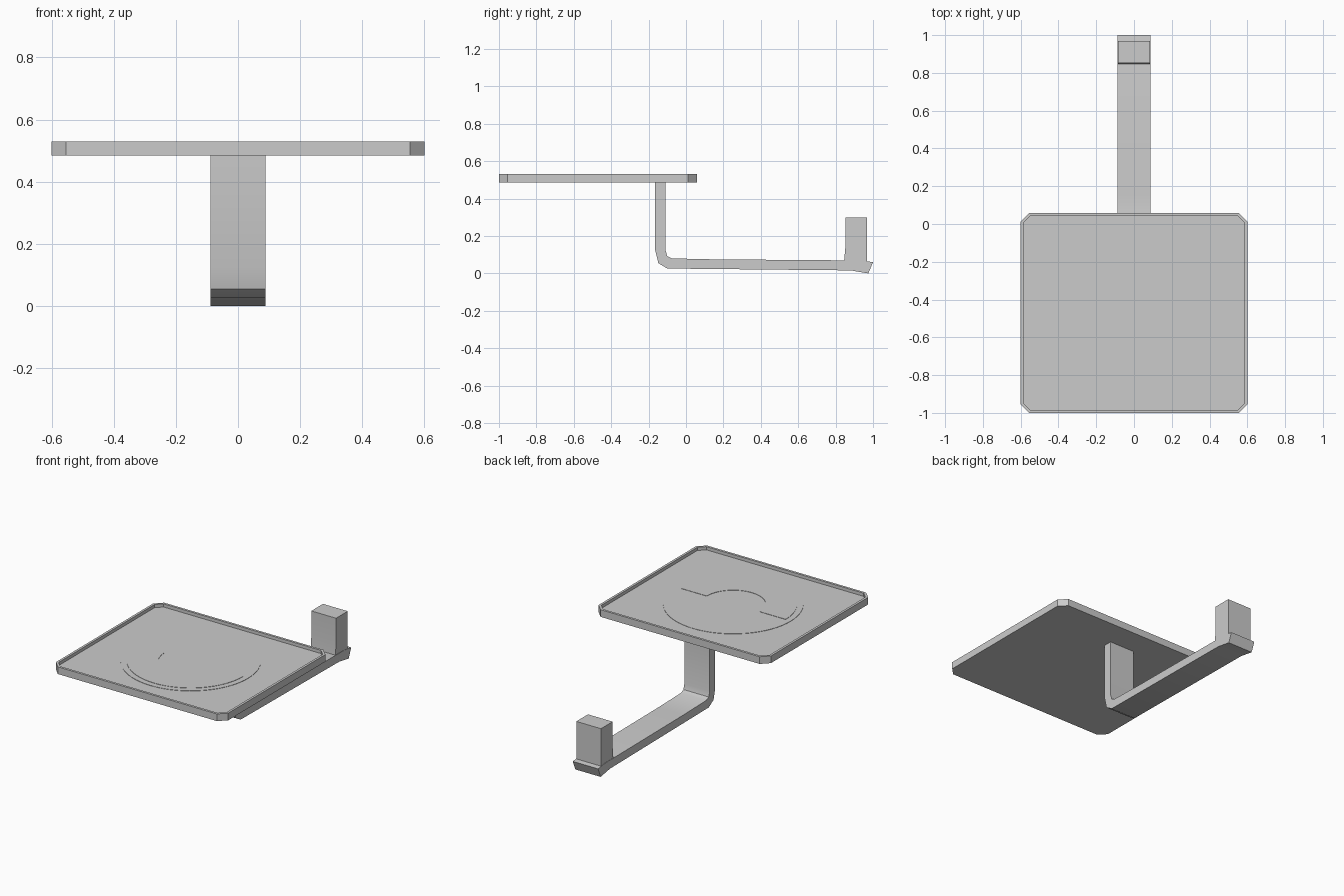
import bpy, bmesh, math

if "Cube" in bpy.data.objects:
    bpy.data.objects.remove(bpy.data.objects["Cube"])


def finish(bm, name, angle=35):
    bmesh.ops.recalc_face_normals(bm, faces=bm.faces)
    me = bpy.data.meshes.new(name)
    bm.to_mesh(me)
    bm.free()
    ob = bpy.data.objects.new(name, me)
    bpy.context.collection.objects.link(ob)
    me.shade_smooth()
    me.set_sharp_from_angle(angle=math.radians(angle))
    return ob


def loft(name, loops, angle=35):
    """Skin closed loops of equal length and cap both ends."""
    bm = bmesh.new()
    rings = [[bm.verts.new(p) for p in loop] for loop in loops]
    for a, b in zip(rings, rings[1:]):
        n = len(a)
        for i in range(n):
            j = (i + 1) % n
            bm.faces.new((a[i], a[j], b[j], b[i]))
    bm.faces.new(rings[0][::-1])
    bm.faces.new(rings[-1])
    return finish(bm, name, angle)


def chamfered(inset, z, c=0.046):
    x, y0, y1 = 0.6 - inset, -1 + inset, 0.058 - inset
    c -= inset * 0.586
    return [(-x + c, y0, z), (x - c, y0, z), (x, y0 + c, z), (x, y1 - c, z),
            (x - c, y1, z), (-x + c, y1, z), (-x, y1 - c, z), (-x, y0 + c, z)]


# Tray with a raised rim around a recessed floor
FLOOR = 0.51
loft("tray", [chamfered(0, 0.485), chamfered(0, 0.53),
              chamfered(0.015, 0.53), chamfered(0.015, FLOOR)])


def arc(r, a0, a1, n):
    return [(r * math.cos(a0 + (a1 - a0) * i / n),
             -0.47 + r * math.sin(a0 + (a1 - a0) * i / n)) for i in range(n + 1)]


def plate(name, outline, z0, z1):
    loft(name, [[(x, y, z) for x, y in outline] for z in (z0, z1)])


# Thin round pad and the half-ring inlay on it
plate("round_pad", arc(0.40, 0, 2 * math.pi, 64)[:-1], FLOOR - 0.005, FLOOR + 0.002)
plate("half_ring_inlay",
      arc(0.365, math.pi, 2 * math.pi, 32) + arc(0.185, 2 * math.pi, math.pi, 32),
      FLOOR - 0.005, FLOOR + 0.004)


def strip(name, profile, half):
    loft(name, [[(x, y, z) for y, z in profile] for x in (-half, half)], 40)


# Bent support arm: drops from the tray, then runs back
strip("support_arm", [
    (-0.165, 0.49), (-0.165, 0.125), (-0.148, 0.055), (-0.10, 0.026),
    (0.88, 0.016), (0.975, 0.0), (1.0, 0.06), (0.93, 0.069),
    (0.15, 0.075), (-0.075, 0.08), (-0.10, 0.092), (-0.11, 0.125),
    (-0.11, 0.49)], 0.088)

# Upright end post, slightly flared at its foot
strip("end_post", [(0.844, 0.05), (0.968, 0.05), (0.968, 0.30),
                   (0.852, 0.30), (0.852, 0.14)], 0.086)
